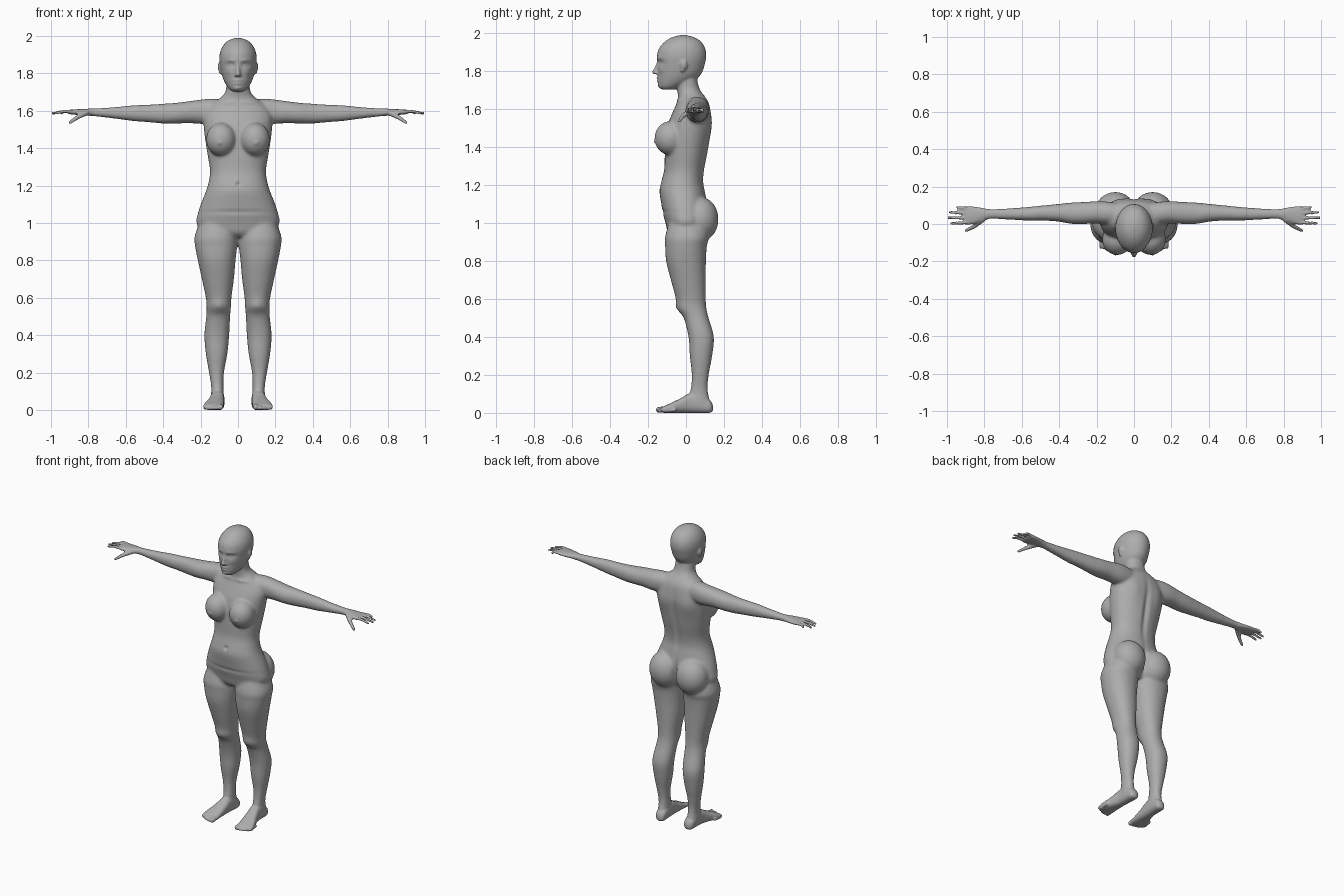
import bpy, bmesh, math

bm = bmesh.new()


def spline(rows, sub=4):
    """Catmull-Rom interpolation through a list of rows."""
    out = []
    for i in range(len(rows) - 1):
        p = [rows[max(i - 1, 0)], rows[i], rows[i + 1], rows[min(i + 2, len(rows) - 1)]]
        for k in range(sub):
            t = k / sub
            out.append([0.5 * (2 * b + (c - a) * t + (2 * a - 5 * b + 4 * c - d) * t * t
                               + (3 * b - a - 3 * c + d) * t ** 3) for a, b, c, d in zip(*p)])
    return out + [list(rows[-1])]


def loft(rows, axis, sides=(1,), power=0.92, n=32):
    """Rounded rings (position, a_min, a_max, b_min, b_max) skinned along an axis."""
    for s in sides:
        rings = []
        for t, a0, a1, b0, b1 in spline(rows):
            ring = []
            for k in range(n):
                c, d = math.cos(2 * math.pi * k / n), math.sin(2 * math.pi * k / n)
                a = (a0 + a1) / 2 + (a1 - a0) / 2 * math.copysign(abs(c) ** power, c)
                b = (b0 + b1) / 2 + (b1 - b0) / 2 * math.copysign(abs(d) ** power, d)
                x, y, z = {'x': (t, a, b), 'y': (a, t, b), 'z': (a, b, t)}[axis]
                ring.append(bm.verts.new((x * s, y, z)))
            rings.append(ring)
        faces = [bm.faces.new((p[k], p[(k + 1) % n], q[(k + 1) % n], q[k]))
                 for p, q in zip(rings, rings[1:]) for k in range(n)]
        faces += [bm.faces.new(rings[0]), bm.faces.new(rings[-1])]
        bmesh.ops.recalc_face_normals(bm, faces=faces)


def unit_ball(level):
    tmp = bmesh.new()
    bmesh.ops.create_icosphere(tmp, subdivisions=level, radius=1)
    tmp.verts.index_update()
    data = [tuple(v.co) for v in tmp.verts], [[v.index for v in f.verts] for f in tmp.faces]
    tmp.free()
    return data


BIG, SMALL = unit_ball(4), unit_ball(2)


def ball(center, radii, sides=(1, -1), shape=BIG):
    for s in sides:
        verts = [bm.verts.new((center[0] * s + x * radii[0], center[1] + y * radii[1],
                               center[2] + z * radii[2])) for x, y, z in shape[0]]
        for f in shape[1]:
            bm.faces.new([verts[i] for i in f])


def digit(points, r0, r1, sides=(1, -1)):
    """Tapered rounded tube made of closely spaced balls."""
    path = spline(points, 7)
    for i, p in enumerate(path):
        r = r0 + (r1 - r0) * i / (len(path) - 1)
        ball(p, (r, r, r), sides, SMALL)


both = (1, -1)

# Torso and neck: height, half width, front, back
torso = [(.925, .10, -.07, .07), (.95, .18, -.095, .09), (1.0, .222, -.108, .11),
         (1.05, .215, -.122, .115), (1.1, .2, -.13, .112), (1.17, .172, -.14, .1),
         (1.22, .157, -.13, .092), (1.28, .15, -.115, .097), (1.36, .162, -.112, .113),
         (1.44, .175, -.106, .126), (1.52, .184, -.095, .137), (1.58, .182, -.072, .132),
         (1.63, .15, -.05, .122), (1.665, .1, -.042, .102), (1.70, .068, -.047, .075),
         (1.75, .062, -.052, .06), (1.8, .06, -.05, .06)]
loft([(z, -w, w, f, b) for z, w, f, b in torso], 'z')

# Breasts and buttocks
ball((.09, -.083, 1.447), (.08, .083, .09))
ball((.1, .073, 1.02), (.106, .098, .118))

# Head: height, half width, front, back
head = [(1.703, .028, -.125, -.06), (1.718, .048, -.142, -.02), (1.75, .07, -.148, .045),
        (1.79, .086, -.148, .083), (1.84, .096, -.15, .1), (1.88, .1, -.153, .107),
        (1.92, .094, -.142, .101), (1.955, .075, -.112, .08), (1.978, .048, -.075, .045),
        (1.99, .012, -.03, .0)]
loft([(z, -w, w, f, b) for z, w, f, b in head], 'z', power=1)

# Nose and ears
digit([(0, -.147, 1.848), (0, -.155, 1.82), (0, -.167, 1.795)], .008, .012, (1,))
ball((.012, -.153, 1.79), (.009, .012, .008), both, SMALL)
ball((.098, -.012, 1.835), (.011, .02, .026), both, SMALL)
ball((.095, -.018, 1.81), (.009, .011, .016), both, SMALL)

# Legs
legs = [(1.02, .02, .2, -.085, .1), (.93, .003, .232, -.11, .12), (.88, .004, .23, -.11, .11),
        (.8, .013, .215, -.105, .105), (.7, .022, .193, -.08, .104), (.6, .035, .172, -.053, .104),
        (.55, .038, .168, -.045, .108), (.5, .042, .17, -.012, .119), (.4, .047, .18, .013, .147),
        (.3, .057, .172, .02, .138), (.2, .075, .155, .03, .12), (.12, .078, .143, .024, .114),
        (.06, .075, .145, .01, .125), (.03, .08, .14, .02, .12)]
loft(legs, 'z', both)

# Feet
feet = [(.142, .092, .118, .01, .04), (.125, .074, .138, 0, .068), (.07, .072, .144, 0, .1),
        (.02, .073, .148, 0, .103), (-.03, .074, .162, 0, .076), (-.08, .075, .181, 0, .052),
        (-.115, .076, .187, 0, .036), (-.13, .082, .183, .003, .028)]
loft(feet, 'y', both, power=.8)

# Toes
for x, y, r in [(.093, -.144, .016), (.119, -.144, .012), (.14, -.137, .011),
                (.158, -.126, .0105), (.174, -.11, .01)]:
    digit([(x, y + .05, r + .006), (x, y, r)], r, r)

# Arms and palms
arms = [(.08, .0, .11, 1.545, 1.66), (.15, -.002, .12, 1.53, 1.665), (.2, .003, .122, 1.53, 1.66),
        (.26, 0, .118, 1.534, 1.652), (.33, .0, .115, 1.532, 1.643), (.4, .012, .108, 1.532, 1.638),
        (.48, .018, .1, 1.539, 1.633), (.56, .018, .092, 1.545, 1.63), (.65, .022, .085, 1.557, 1.621),
        (.75, .027, .08, 1.569, 1.614), (.79, .023, .082, 1.573, 1.612), (.83, .008, .09, 1.577, 1.61),
        (.87, -.003, .095, 1.579, 1.608), (.9, -.002, .092, 1.582, 1.606), (.912, .005, .085, 1.588, 1.6)]
loft(arms, 'x', both)

# Fingers and thumbs
for y0, y1, x in [(.083, .09, .945), (.059, .063, .985), (.033, .033, .993), (.008, .003, .978)]:
    digit([(.88, y0, 1.594), (.93, (y0 + y1) / 2, 1.597), (x, y1, 1.586)], .0112, .0078)
digit([(.81, .025, 1.59), (.855, -.012, 1.567), (.9, -.036, 1.536)], .017, .0085)

mesh = bpy.data.meshes.new("body")
bm.to_mesh(mesh)
bm.free()
body = bpy.data.objects.new("body", mesh)
bpy.context.collection.objects.link(body)


def bake():
    dg = bpy.context.evaluated_depsgraph_get()
    new = bpy.data.meshes.new_from_object(body.evaluated_get(dg))
    body.modifiers.clear()
    body.data = new


# Fuse the parts into one skin
fuse = body.modifiers.new("fuse", 'REMESH')
fuse.mode = 'VOXEL'
fuse.voxel_size = .0065
bake()

# Soft blending for trunk and limbs, light for hands, feet and face
soft = body.vertex_groups.new(name="soft")
soft.add([v.index for v in body.data.vertices
          if abs(v.co.x) < .78 and .13 < v.co.z < 1.69], 1, 'REPLACE')
blend = body.modifiers.new("blend", 'SMOOTH')
blend.iterations, blend.factor, blend.vertex_group = 18, .5, "soft"
light = body.modifiers.new("light", 'SMOOTH')
light.iterations, light.factor = 2, .5
bake()

# Sculpted details: facing (-1 front, 1 back), x, z, x radius, z radius, height
details = [
    (-1, .04, 1.845, .021, .012, -.013), (-1, .041, 1.844, .012, .007, .008),  # eyes
    (-1, .038, 1.87, .024, .007, .004), (-1, .05, 1.805, .022, .018, .004),    # brows, cheeks
    (-1, 0, 1.763, .022, .006, .008), (-1, 0, 1.747, .019, .006, .008),        # lips
    (-1, 0, 1.755, .026, .0025, -.005), (-1, 0, 1.72, .02, .01, .005),         # mouth, chin
    (-1, 0, 1.207, .009, .011, -.012), (-1, 0, 1.06, .15, .012, -.004),        # navel, belly fold
    (-1, .1, 1.428, .012, .012, .005), (-1, .06, 1.645, .05, .01, .005),       # chest, collarbones
    (-1, .103, .56, .03, .035, .006),                                          # kneecaps
    (1, 0, 1.38, .018, .17, -.012), (1, .095, 1.5, .045, .07, .007),           # spine, shoulder blades
    (1, 0, 1.02, .014, .07, -.02)]                                             # cleft
count = len(body.data.vertices)
co, normals = [0.0] * (count * 3), [0.0] * (count * 3)
body.data.vertices.foreach_get("co", co)
body.data.vertices.foreach_get("normal", normals)
for i in range(0, count * 3, 3):
    x, z, ny = abs(co[i]), co[i + 2], normals[i + 1]
    if x < .25 and z > .4 and abs(ny) > .1:
        for face, cx, cz, rx, rz, h in details:
            if ny * face > .1:
                d = ((x - cx) / rx) ** 2 + ((z - cz) / rz) ** 2
                if d < 6:
                    co[i + 1] += face * h * math.exp(-d) * min(1, abs(ny) * 1.5)
body.data.vertices.foreach_set("co", co)
body.data.update()

# Material and shading
skin = bpy.data.materials.new("skin_grey")
skin.diffuse_color = (.42, .42, .42, 1)
body.data.materials.clear()
body.data.materials.append(skin)
body.data.polygons.foreach_set("use_smooth", [True] * len(body.data.polygons))
